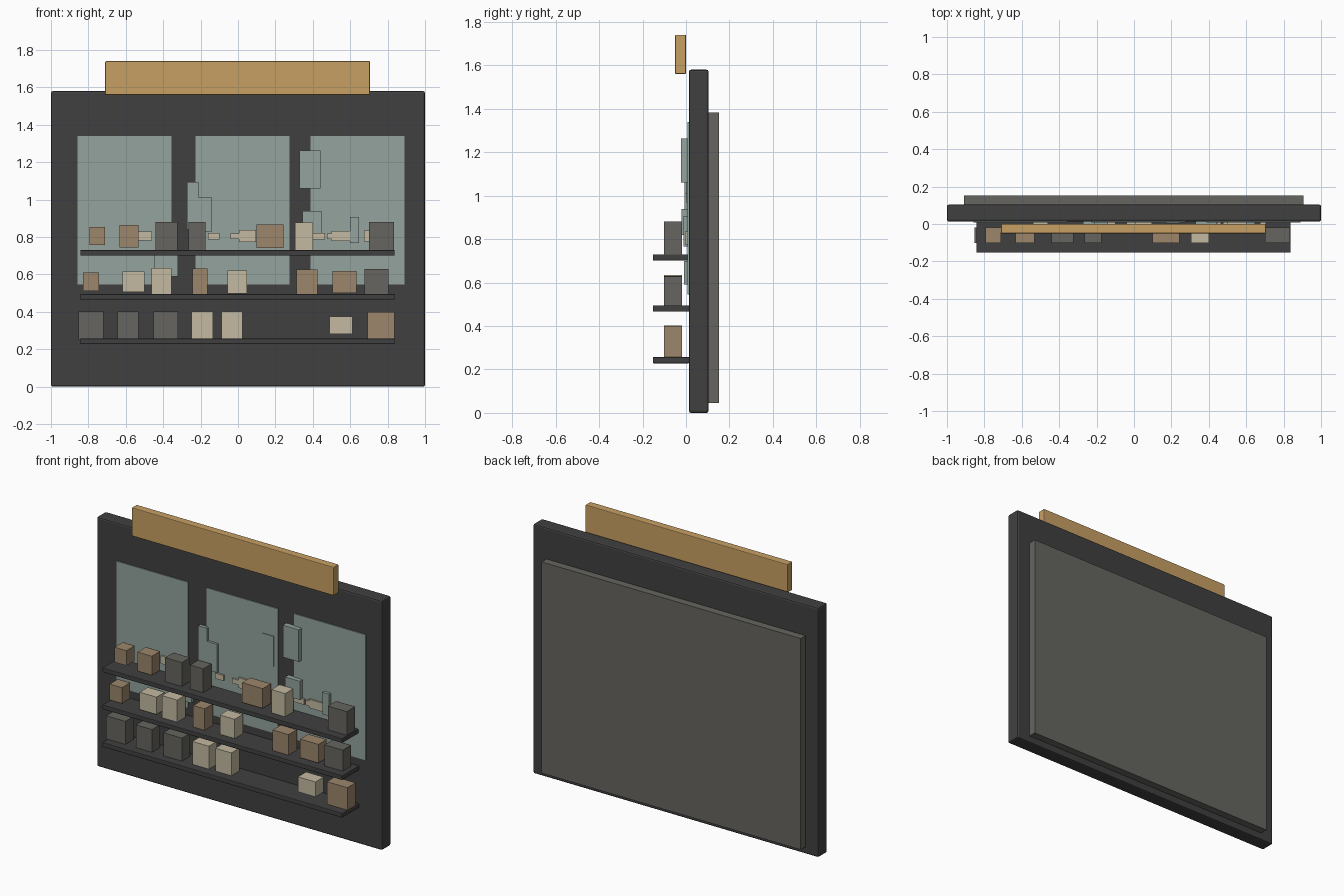
import bpy

old = bpy.data.objects.get("Cube")
if old:
    bpy.data.objects.remove(old, do_unlink=True)


def material(name, colour):
    m = bpy.data.materials.new(name)
    m.use_nodes = True
    rgba = (*colour, 1)
    m.diffuse_color = rgba
    m.node_tree.nodes["Principled BSDF"].inputs["Base Color"].default_value = rgba
    return m


charcoal = material("charcoal", (.051, .051, .053))
grey = material("warm grey", (.133, .13, .115))
amber = material("amber wood", (.578, .352, .127))
tan = material("tan", (.332, .238, .147))
cream = material("cream", (.552, .491, .356))
glass = material("pale teal", (.292, .366, .337))


def box(name, mat, xs, ys, zs, bevel=0):
    """Axis-aligned box given by its low and high limits."""
    spans = (xs, ys, zs)
    bpy.ops.mesh.primitive_cube_add(size=1, location=[(a + b) / 2 for a, b in spans])
    ob = bpy.context.object
    ob.name = name
    ob.data.name = name
    ob.scale = [b - a for a, b in spans]
    bpy.ops.object.transform_apply(location=False, rotation=False, scale=True)
    ob.data.materials.append(mat)
    if bevel:
        mod = ob.modifiers.new("edge", "BEVEL")
        mod.width = bevel
        mod.segments = 2
    return ob


FACE = .013  # front plane of the wall panel

# Main slab, rear plate and header board
box("wall_panel", charcoal, (-1, 1), (FACE, .104), (0, 1.58), .01)
box("rear_plate", grey, (-.91, .905), (.1, .152), (.045, 1.383))
box("header_board", amber, (-.71, .705), (-.05, 0), (1.56, 1.74), .004)

# Three glass panes
for i, x in enumerate((-.607, .024, .639)):
    box(f"pane_{i + 1}", glass, (x - .251, x + .251), (.007, FACE + .001), (.545, 1.34))

# Raised glass plates: x limits, z limits, front depth
plates = [
    ((.171, .246), (.968, 1.16), .002),
    ((.329, .441), (1.06, 1.263), -.022),
    ((-.273, -.212), (.84, 1.093), -.008),
    ((-.212, -.14), (.83, 1.01), -.008),
    ((.345, .447), (.82, .938), -.02),
    ((.6, .647), (.767, .906), -.012),
    ((-.45, -.32), (.59, .7), -.01),
]
for i, (xs, zs, front) in enumerate(plates):
    box(f"glass_plate_{i + 1}", glass, xs, (front, FACE), zs)

# Small pale tags behind the top row: centre x, width, height
tags = [(-.5, .08, .05), (-.13, .06, .035), (.02, .12, .03), (.05, .09, .065),
        (.42, .09, .035), (.5, .05, .03), (.56, .12, .055), (.69, .03, .06)]
for i, (x, w, h) in enumerate(tags):
    box(f"pale_tag_{i + 1}", cream, (x - w / 2, x + w / 2), (-.004, FACE),
        (.805 - h / 2, .805 + h / 2))

# Shelves with goods: shelf top, row centre, then (centre x, width, height, colour)
rows = [
    ("top", .73, .805, [
        (-.753, .083, .095, tan), (-.583, .1, .12, tan), (-.382, .118, .153, grey),
        (-.219, .091, .153, grey), (.171, .144, .125, tan), (.353, .096, .147, cream),
        (.767, .134, .15, grey)]),
    ("middle", .495, .56, [
        (-.786, .086, .1, tan), (-.559, .118, .11, cream), (-.409, .107, .15, cream),
        (-.203, .08, .142, tan), (-.005, .104, .122, cream), (.369, .112, .13, tan),
        (.57, .128, .118, tan), (.741, .128, .137, grey)]),
    ("bottom", .257, .328, [
        (-.786, .134, .15, grey), (-.588, .112, .146, grey), (-.387, .131, .15, grey),
        (-.191, .115, .148, cream), (-.032, .112, .148, cream), (.552, .123, .095, cream),
        (.765, .144, .142, tan)]),
]
for label, top, mid, goods in rows:
    box(f"{label}_shelf", charcoal, (-.843, .838), (-.153, FACE + .002),
        (top - .029, top), .004)
    for i, (x, w, h, mat) in enumerate(goods):
        box(f"{label}_goods_{i + 1}", mat, (x - w / 2, x + w / 2), (-.101, -.019),
            (mid - h / 2, mid + h / 2))
